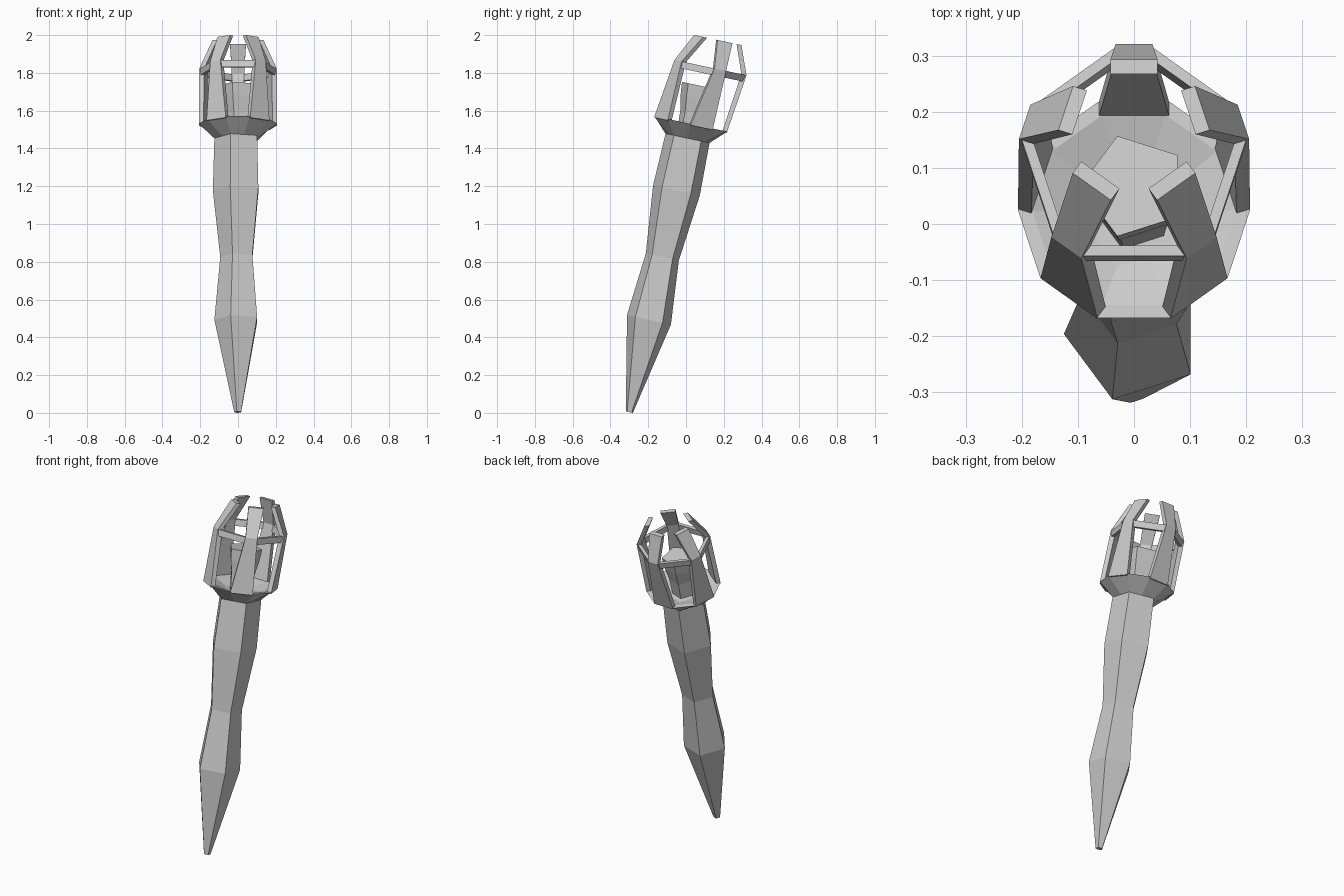
import bpy, bmesh
from math import sin, cos, radians, pi

if "Cube" in bpy.data.objects:
    bpy.data.objects.remove(bpy.data.objects["Cube"])

TILT = radians(12)
CT, ST = cos(TILT), sin(TILT)


def place(x, v, cy, cz):
    """Point (x, v) of a tilted cross-section centred at (0, cy, cz)."""
    return (x, cy + v * CT, cz - v * ST)


def on_axis(s):
    return (-0.30 + s * ST, 0.004 + s * CT)


def ring(radii, centre, n):
    pts = []
    for i in range(n):
        a = radians(36) + 2 * pi * i / n
        r = radii[i % len(radii)]
        pts.append(place(r * cos(a), r * sin(a), *centre))
    return pts


def loft(bm, rings):
    vs = [[bm.verts.new(p) for p in r] for r in rings]
    n = len(vs[0])
    for lo, hi in zip(vs, vs[1:]):
        for i in range(n):
            j = (i + 1) % n
            bm.faces.new((lo[i], lo[j], hi[j], hi[i]))
    bm.faces.new(vs[0][::-1])
    bm.faces.new(vs[-1])


def finish(name, bm):
    bmesh.ops.recalc_face_normals(bm, faces=bm.faces)
    me = bpy.data.meshes.new(name)
    bm.to_mesh(me)
    bm.free()
    bpy.context.collection.objects.link(bpy.data.objects.new(name, me))


def lathe(name, rings, n):
    bm = bmesh.new()
    loft(bm, [ring(radii, centre, n) for radii, centre in rings])
    finish(name, bm)


# five-sided handle
lathe("handle", [((r,), on_axis(s)) for s, r in
                 [(0, 0.02), (0.50, 0.125), (0.84, 0.094), (1.20, 0.133), (1.49, 0.125)]], 5)

# hollow cup: pentagon foot opening to a ten-sided rim, then down inside
k = cos(pi / 5)
RIM = (0.025, 1.53)
lathe("cup", [((0.125, 0.125 * k), on_axis(1.482)),
              ((0.207,), RIM),
              ((0.182,), RIM),
              ((0.10, 0.10 * k), on_axis(1.525))], 10)

# five-sided core inside the cup
lathe("core", [((r,), on_axis(s)) for s, r in
               [(1.51, 0.065), (1.62, 0.072), (1.70, 0.088), (1.768, 0.096)]], 5)

# cage levels: centre, outer distance, half width, thickness
ELBOW = (0.12, 1.83)
LEVELS = [((0.023, 1.523), 0.197, 0.063, 0.025),
          (ELBOW, 0.205, 0.033, 0.028),
          ((0.168, 1.974), 0.128, 0.042, 0.026)]


def prong_ring(a, centre, out, hw, th):
    pts = []
    for d, w in ((out, -hw), (out, hw), (out - th, hw), (out - th, -hw)):
        pts.append(place(d * cos(a) - w * sin(a), d * sin(a) + w * cos(a), *centre))
    return pts


def bar_end(a, w):
    """Rectangular end of a cage bar just inside a prong side."""
    low = (ELBOW[0] - 0.011, ELBOW[1] - 0.035)
    pts = []
    for d, c in ((0.203, ELBOW), (0.180, ELBOW), (0.178, low), (0.201, low)):
        pts.append(place(d * cos(a) - w * sin(a), d * sin(a) + w * cos(a), *c))
    return pts


# prongs and the bars joining them
prongs, bars = bmesh.new(), bmesh.new()
for i in range(5):
    a = radians(18 + 72 * i)
    loft(prongs, [prong_ring(a, *lv) for lv in LEVELS])
    loft(bars, [bar_end(a, 0.028), bar_end(a + radians(72), -0.028)])
finish("prongs", prongs)
finish("cage_bars", bars)
